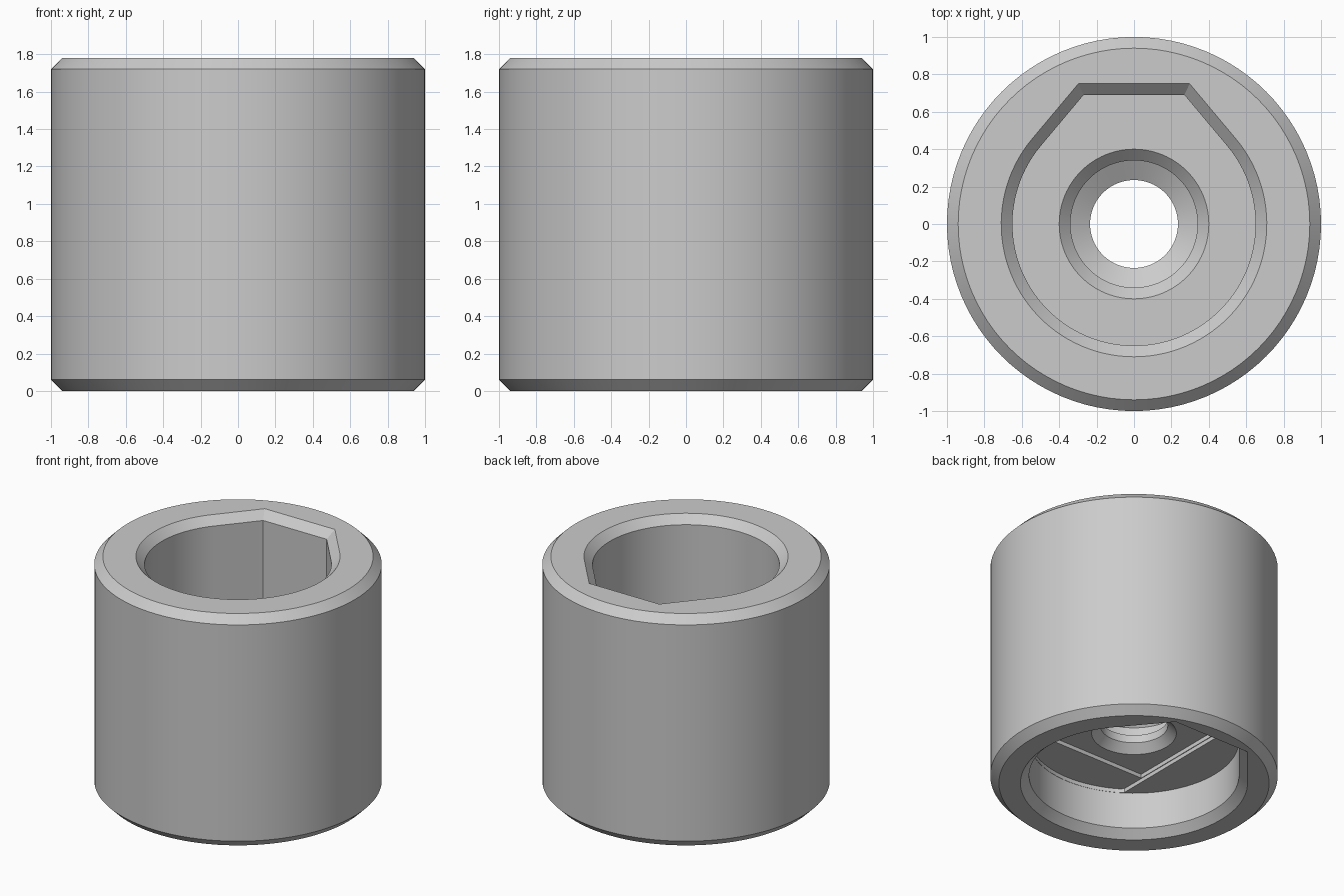
import bpy, bmesh, math

if "Cube" in bpy.data.objects:
    bpy.data.objects.remove(bpy.data.objects["Cube"])

HEIGHT, CHAMFER, SEGMENTS = 1.78, 0.06, 96


def loft(name, rings):
    """Closed solid through equal-length rings listed from bottom to top."""
    bm = bmesh.new()
    loops = [[bm.verts.new(p) for p in ring] for ring in rings]
    n = len(loops[0])
    for a, b in zip(loops, loops[1:]):
        for i in range(n):
            j = (i + 1) % n
            bm.faces.new((a[i], a[j], b[j], b[i]))
    bm.faces.new(loops[0])
    bm.faces.new(loops[-1])
    bmesh.ops.recalc_face_normals(bm, faces=bm.faces)
    mesh = bpy.data.meshes.new(name)
    bm.to_mesh(mesh)
    bm.free()
    obj = bpy.data.objects.new(name, mesh)
    bpy.context.collection.objects.link(obj)
    return obj


def circle(r, z):
    return [(r * math.cos(2 * math.pi * i / SEGMENTS),
             r * math.sin(2 * math.pi * i / SEGMENTS), z) for i in range(SEGMENTS)]


def teardrop(r, flat, z, half_width=9.0):
    """Circle with two tangent flanks meeting a flat on the +y side."""
    a = math.radians(40)
    x = (r - flat * math.sin(a)) / math.cos(a)
    points = [(x, flat)]
    for i in range(81):
        t = a - math.radians(260) * i / 80
        points.append((r * math.cos(t), r * math.sin(t)))
    points.append((-x, flat))
    return [(max(-half_width, min(half_width, px)), py, z) for px, py in points]


def square(h, z):
    return [(-h, -h, z), (h, -h, z), (h, h, z), (-h, h, z)]


# Chamfered outer cylinder
body = loft("sleeve_body", [circle(1 - CHAMFER, 0), circle(1, CHAMFER),
                            circle(1, HEIGHT - CHAMFER), circle(1 - CHAMFER, HEIGHT)])

cutters = [
    # Deep upper pocket with chamfered mouth
    loft("upper_pocket", [teardrop(0.65, 0.69, 0.70), teardrop(0.65, 0.69, HEIGHT - CHAMFER),
                          teardrop(0.73, 0.77, HEIGHT + 0.02)]),
    # Shallow wider lower pocket
    loft("lower_pocket", [teardrop(0.81, 0.86, -0.02), teardrop(0.73, 0.78, CHAMFER),
                          teardrop(0.73, 0.78, 0.34)]),
    # Two thin stepped recesses in the lower pocket ceiling
    loft("ceiling_slot", [teardrop(0.728, 0.778, 0.30, 0.41),
                          teardrop(0.728, 0.778, 0.37, 0.41)]),
    loft("ceiling_square", [square(0.405, 0.32), square(0.405, 0.40)]),
    # Through hole with countersunk upper seat
    loft("centre_hole", [circle(r, z) for r, z in (
        (0.335, 0.36), (0.235, 0.46), (0.235, 0.52), (0.34, 0.58),
        (0.34, 0.64), (0.42, 0.72))]),
]

bpy.context.view_layer.objects.active = body
body.select_set(True)
for cutter in cutters:
    cutter.hide_render = True
    mod = body.modifiers.new(cutter.name, "BOOLEAN")
    mod.operation = "DIFFERENCE"
    mod.solver = "EXACT"
    mod.object = cutter
    bpy.ops.object.modifier_apply(modifier=mod.name)
for cutter in cutters:
    bpy.data.objects.remove(cutter, do_unlink=True)

# Single grey finish
grey = bpy.data.materials.new("light_grey")
grey.diffuse_color = (0.6, 0.6, 0.6, 1)
grey.use_nodes = True
grey.node_tree.nodes["Principled BSDF"].inputs["Base Color"].default_value = grey.diffuse_color
body.data.materials.clear()
body.data.materials.append(grey)
bpy.ops.object.shade_smooth_by_angle(angle=math.radians(25))
